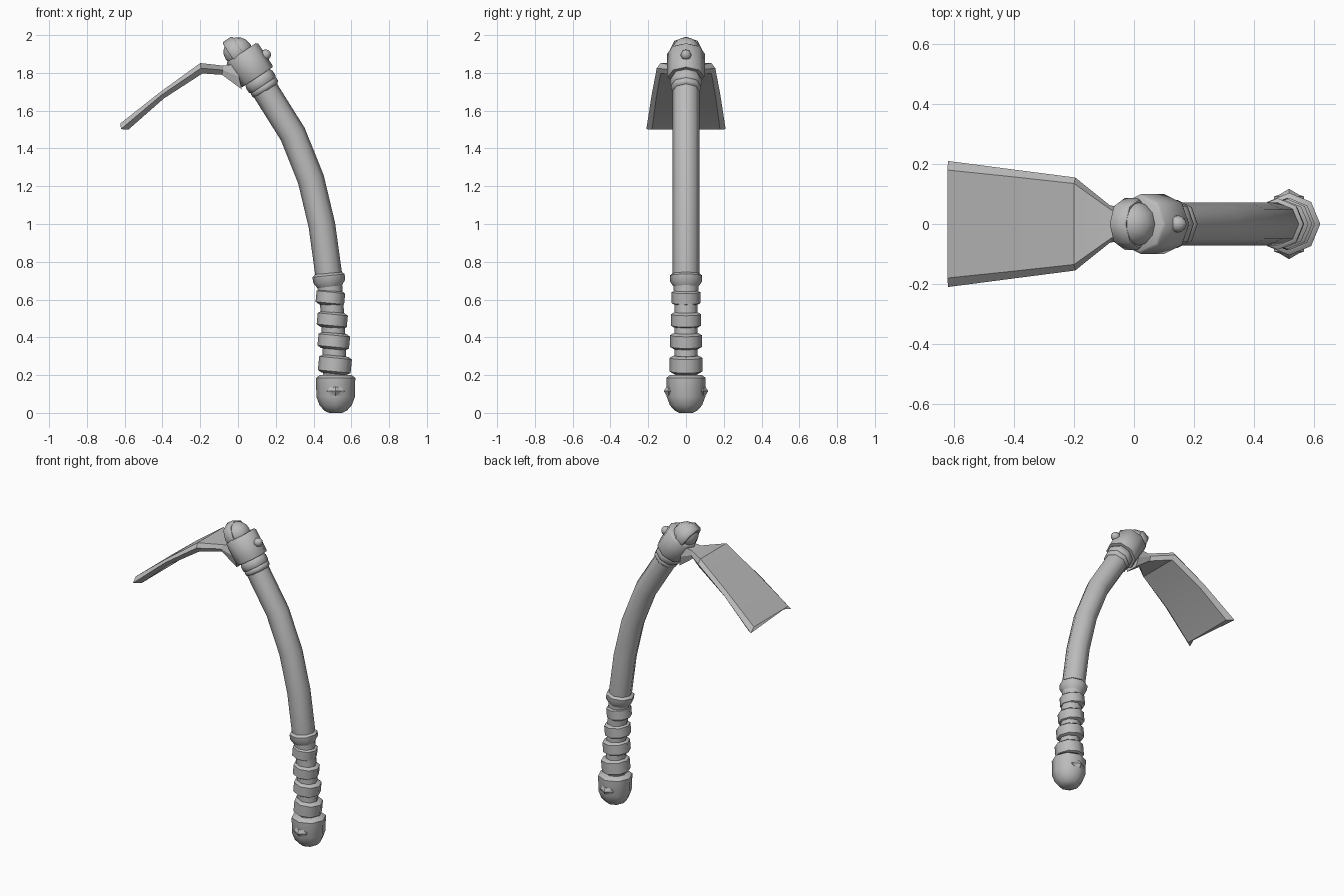
import bpy, bmesh
from math import sin, cos, tau, radians
from mathutils import Vector

old = bpy.data.objects.get("Cube")
if old:
    bpy.data.objects.remove(old, do_unlink=True)

grey = bpy.data.materials.new("plain grey")
grey.use_nodes = True
grey.diffuse_color = (0.5, 0.5, 0.5, 1)
grey.node_tree.nodes["Principled BSDF"].inputs["Base Color"].default_value = (0.5, 0.5, 0.5, 1)


def loft(name, rings, smooth=40):
    """Skin a row of equal vertex rings and cap both ends."""
    bm = bmesh.new()
    rows = [[bm.verts.new(p) for p in ring] for ring in rings]
    n = len(rows[0])
    for a, b in zip(rows, rows[1:]):
        for i in range(n):
            j = (i + 1) % n
            bm.faces.new((a[i], a[j], b[j], b[i]))
    bm.faces.new(rows[0][::-1])
    bm.faces.new(rows[-1])
    bmesh.ops.recalc_face_normals(bm, faces=bm.faces)
    mesh = bpy.data.meshes.new(name)
    bm.to_mesh(mesh)
    bm.free()
    obj = bpy.data.objects.new(name, mesh)
    bpy.context.collection.objects.link(obj)
    mesh.materials.append(grey)
    if smooth:
        bpy.ops.object.select_all(action='DESELECT')
        obj.select_set(True)
        bpy.context.view_layer.objects.active = obj
        bpy.ops.object.shade_smooth_by_angle(angle=radians(smooth))
    return obj


def circle(centre, axis, r, sides=8):
    """Polygon square to an axis, with one corner on the in-plane side."""
    axis = Vector(axis).normalized()
    u = Vector((axis.z, 0, -axis.x))
    if u.length < 0.1:
        u = Vector((1, 0, 0))
    u.normalize()
    v = axis.cross(u)
    return [Vector(centre) + r * (cos(tau * i / sides) * u + sin(tau * i / sides) * v)
            for i in range(sides)]


def lathe(name, base, axis, profile, sides=8, smooth=50):
    """Turn a (radius, distance) profile about an axis."""
    base, axis = Vector(base), Vector(axis).normalized()
    return loft(name, [circle(base + axis * d, axis, r, sides) for r, d in profile], smooth)


def ball(name, centre, axis, r, sides=12, steps=8):
    profile = [(max(r * sin(tau / 2 * k / steps), 0.002), -r * cos(tau / 2 * k / steps))
               for k in range(steps + 1)]
    return lathe(name, centre, axis, profile, sides, 60)


# Curved shaft, including the thinner grip core
path = [(0.515, 0.15, 0.062), (0.508, 0.38, 0.062), (0.495, 0.6, 0.062), (0.482, 0.70, 0.068),
        (0.479, 0.74, 0.071), (0.444, 0.994, 0.071), (0.386, 1.237, 0.071),
        (0.29, 1.476, 0.071), (0.14, 1.715, 0.071), (0.08, 1.81, 0.071)]
rings = []
for i, (x, z, r) in enumerate(path):
    a, b = path[max(i - 1, 0)], path[min(i + 1, len(path) - 1)]
    rings.append(circle((x, 0, z), (b[0] - a[0], 0, b[1] - a[1]), r))
loft("shaft", rings, 50)

# Grip: pommel, slanted wraps and collar
lathe("pommel", (0.517, 0, 0), (0, 0, 1),
      [(0.035, 0), (0.06, 0.012), (0.085, 0.04), (0.102, 0.085), (0.104, 0.185), (0.085, 0.2)])
for i, (x, z, h, r) in enumerate([(0.513, 0.255, 0.08, 0.087), (0.507, 0.38, 0.07, 0.084),
                                  (0.499, 0.492, 0.068, 0.08), (0.489, 0.61, 0.066, 0.076)]):
    lathe(f"grip_wrap_{i + 1}", (x, 0, z), (0.1, 0, 1),
          [(r - 0.02, -h / 2 - 0.008), (r, -h / 2 + 0.004), (r, h / 2 - 0.004), (r - 0.02, h / 2 + 0.008)])
lathe("grip_collar", (0.481, 0, 0.71), (-0.1, 0, 1),
      [(0.064, -0.045), (0.084, -0.015), (0.086, 0.017), (0.07, 0.03)])
for side, name in ((-1, "front"), (1, "back")):
    lathe(f"pommel_stud_{name}", (0.517, side * 0.06, 0.115), (0, side, 0),
          [(0.05, 0), (0.05, 0.032), (0.032, 0.038), (0.002, 0.056)], 4, 0)

# Socket, its collars and rivet
up = Vector((-0.55, 0, 0.835)).normalized()
out = Vector((up.z, 0, -up.x))
socket = Vector((0.104, 0, 1.778))
lathe("socket", socket, up, [(0.096, 0), (0.1, 0.008), (0.1, 0.147), (0.09, 0.155)])
lathe("upper_collar", socket - up * 0.045, up, [(0.074, -0.012), (0.084, 0), (0.084, 0.03), (0.074, 0.05)])
lathe("lower_collar", socket - up * 0.075, up, [(0.068, -0.012), (0.08, 0), (0.08, 0.018), (0.07, 0.03)])
ball("rivet", socket + up * 0.075 + out * 0.1, out, 0.029, 8, 6)

# Rounded shaft end held by a strap
tip = Vector((0, 0, 1.912))
ball("shaft_end", tip, up, 0.077)
lathe("end_strap", tip - out * 0.012, out, [(0.08, -0.032), (0.087, -0.024), (0.087, 0.024), (0.08, 0.032)])

# Blade: six-sided sections, widest at the middle of the thickness
sections = [((-0.622, 1.533), (-0.62, 1.502), (-0.58, 1.5), 0.21, 0.18),
            ((-0.41, 1.70), (-0.405, 1.683), (-0.392, 1.665), 0.182, 0.158),
            ((-0.2, 1.852), (-0.196, 1.825), (-0.188, 1.797), 0.155, 0.135),
            ((-0.075, 1.838), (-0.08, 1.815), (-0.085, 1.79), 0.062, 0.046),
            ((0.0, 1.85), (0.005, 1.78), (0.02, 1.713), 0.05, 0.042)]
loft("blade", [[(t[0], -f, t[1]), (m[0], -w, m[1]), (b[0], -f, b[1]),
                (b[0], f, b[1]), (m[0], w, m[1]), (t[0], f, t[1])]
               for t, m, b, w, f in sections], 25)
